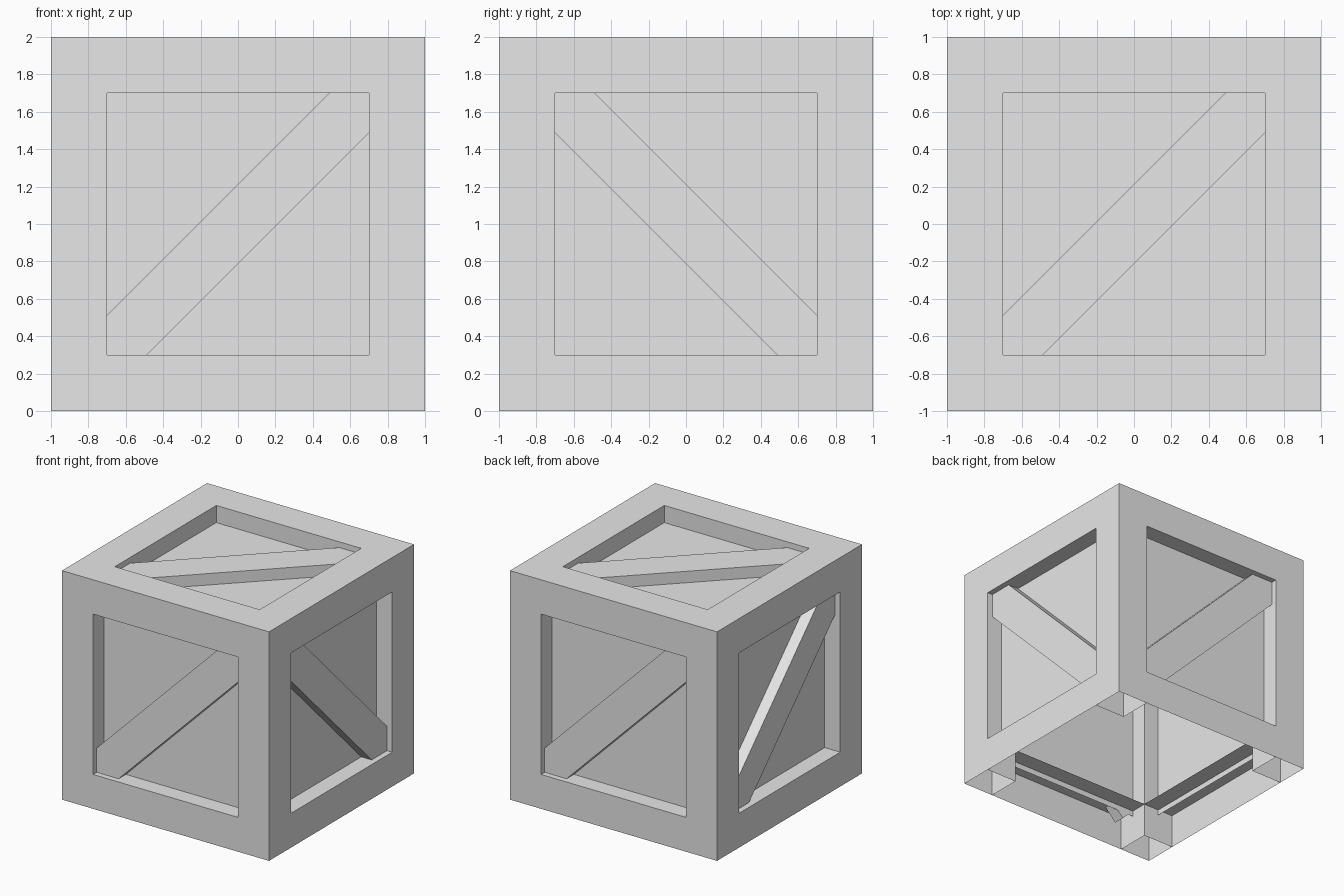
import bpy
import bmesh
import math
from mathutils import Matrix, Vector

cube = bpy.data.objects.get("Cube")
if cube:
    bpy.data.objects.remove(cube, do_unlink=True)

GRID = (-1.0, -0.7, 0.7, 1.0)   # frame grid lines on every axis
PANEL_OFFSET = 0.85             # panels sit halfway into the frame
PANEL_SIZE = 1.5
BRACE_LENGTH = 1.4 * math.sqrt(2)
BRACE_WIDTH = 0.3
BRACE_DEPTH = 0.1

grey = bpy.data.materials.new("plain_grey")
grey.use_nodes = True
grey.diffuse_color = (0.8, 0.8, 0.8, 1)
grey.node_tree.nodes["Principled BSDF"].inputs["Base Color"].default_value = (0.8, 0.8, 0.8, 1)


def add_object(name, bm, matrix=Matrix()):
    mesh = bpy.data.meshes.new(name)
    bm.transform(matrix)
    bm.to_mesh(mesh)
    bm.free()
    mesh.materials.append(grey)
    obj = bpy.data.objects.new(name, mesh)
    bpy.context.collection.objects.link(obj)
    return obj


def filled(cell):
    # Posts and rails occupy the cells along the edges of the crate
    return all(0 <= c <= 2 for c in cell) and sum(c != 1 for c in cell) >= 2


def keep_face(cell, axis, step):
    # The underside is open: bottom rails are hollow, posts keep their walls
    neighbour = list(cell)
    neighbour[axis] += step
    bottom = cell[2] == 0
    corner = all(c != 1 for c in cell)
    inside_grid = 0 <= neighbour[axis] <= 2
    if filled(neighbour):
        return bottom and corner and axis != 2
    if bottom and axis == 2 and step < 0:
        return False
    return not (bottom and axis != 2 and inside_grid)


def build_frame():
    bm = bmesh.new()
    verts = {}

    def vert(index):
        if index not in verts:
            verts[index] = bm.verts.new([GRID[i] for i in index])
        return verts[index]

    cells = [(i, j, k) for i in range(3) for j in range(3) for k in range(3)]
    for cell in filter(filled, cells):
        for axis in range(3):
            for step in (-1, 1):
                if not keep_face(cell, axis, step):
                    continue
                u, v = (axis + 1) % 3, (axis + 2) % 3
                loop = []
                for du, dv in ((0, 0), (1, 0), (1, 1), (0, 1)):
                    index = list(cell)
                    index[axis] += step > 0
                    index[u] += du
                    index[v] += dv
                    loop.append(vert(tuple(index)))
                bm.faces.new(loop if step > 0 else loop[::-1])
    return add_object("frame", bm, Matrix.Translation((0, 0, 1)))


def build_side(name, normal, right, angle):
    # Local frame: x to the right, y up the side, z outward
    n, r = Vector(normal), Vector(right)
    axes = Matrix((r, n.cross(r), n)).transposed().to_4x4()
    place = Matrix.Translation((0, 0, 1)) @ axes

    # Thin recessed panel
    bm = bmesh.new()
    bmesh.ops.create_grid(bm, x_segments=1, y_segments=1, size=PANEL_SIZE / 2)
    add_object(name + "_panel", bm, place @ Matrix.Translation((0, 0, PANEL_OFFSET)))

    # Diagonal brace resting on the panel
    bm = bmesh.new()
    bmesh.ops.create_cube(bm, size=1)
    bmesh.ops.scale(bm, vec=(BRACE_LENGTH, BRACE_WIDTH, BRACE_DEPTH), verts=bm.verts)
    lift = Matrix.Translation((0, 0, PANEL_OFFSET + BRACE_DEPTH / 2))
    turn = Matrix.Rotation(math.radians(angle), 4, "Z")
    add_object(name + "_brace", bm, place @ lift @ turn)


build_frame()
build_side("front", (0, -1, 0), (1, 0, 0), 45)
build_side("back", (0, 1, 0), (-1, 0, 0), 45)
build_side("left", (1, 0, 0), (0, 1, 0), -45)
build_side("right", (-1, 0, 0), (0, -1, 0), 45)
build_side("top", (0, 0, 1), (1, 0, 0), 45)
